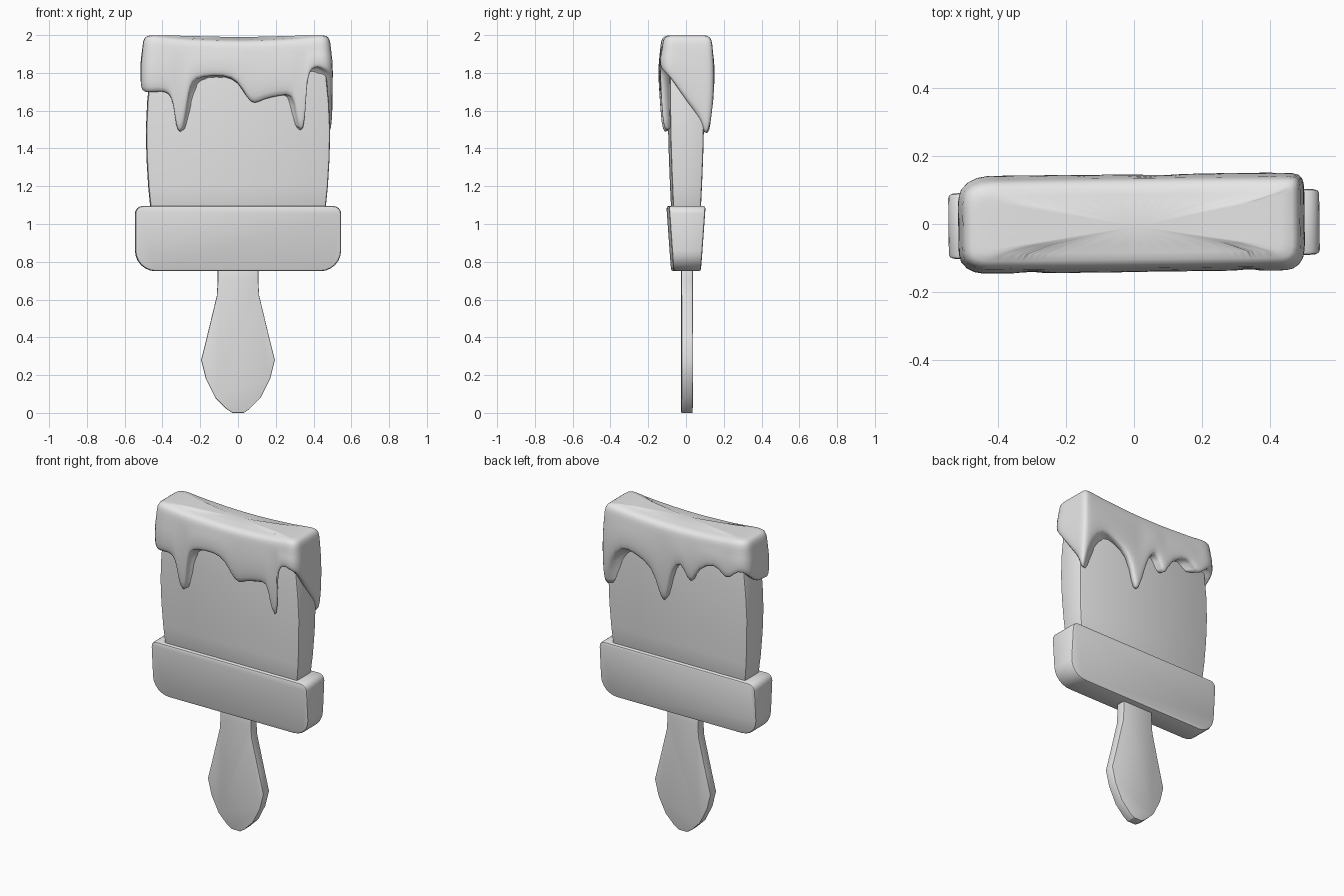
import bpy, bmesh, math
from mathutils import Matrix

cube = bpy.data.objects.get("Cube")
if cube:
    bpy.data.objects.remove(cube)

grey = bpy.data.materials.new("plain_grey")
grey.use_nodes = True
grey.diffuse_color = (0.8, 0.8, 0.8, 1)
grey.node_tree.nodes["Principled BSDF"].inputs["Base Color"].default_value = (0.8, 0.8, 0.8, 1)


def loft(name, rings, bevel=0, smooth=30, subdiv=0, twist=0.012):
    """Skin a stack of equal-length vertex rings, capped at both ends."""
    bm = bmesh.new()
    loops = [[bm.verts.new(p) for p in ring] for ring in rings]
    n = len(loops[0])
    for a, b in zip(loops, loops[1:]):
        for i in range(n):
            j = (i + 1) % n
            bm.faces.new((a[i], a[j], b[j], b[i]))
    bm.faces.new(loops[0])
    bm.faces.new(loops[-1])
    bmesh.ops.recalc_face_normals(bm, faces=bm.faces)
    if bevel:
        sharp = [e for e in bm.edges if e.calc_face_angle(0) > 0.7]
        bmesh.ops.bevel(bm, geom=sharp, offset=bevel, segments=2, profile=0.5, affect='EDGES')
    bm.transform(Matrix.Rotation(twist, 4, 'Z'))
    mesh = bpy.data.meshes.new(name)
    bm.to_mesh(mesh)
    bm.free()
    mesh.materials.append(grey)
    obj = bpy.data.objects.new(name, mesh)
    bpy.context.collection.objects.link(obj)
    bpy.ops.object.select_all(action='DESELECT')
    obj.select_set(True)
    bpy.context.view_layer.objects.active = obj
    bpy.ops.object.shade_smooth_by_angle(angle=math.radians(smooth))
    if subdiv:
        mod = obj.modifiers.new("Subdivision", 'SUBSURF')
        mod.levels = mod.render_levels = subdiv
    return obj


def mirrored(half):
    """Close a right-hand (x, z) outline with its mirror image."""
    return half + [(-x, z) for x, z in reversed(half)]


def corner(cx, cz, r, start, steps=6):
    angles = [math.radians(start + 90 * i / steps) for i in range(steps + 1)]
    return [(cx + r * math.cos(a), cz + r * math.sin(a)) for a in angles]


# Handle: flat paddle
paddle = mirrored([(0.03, 0), (0.06, 0.02), (0.12, 0.08), (0.17, 0.18), (0.195, 0.28),
                   (0.165, 0.4), (0.112, 0.62), (0.107, 0.7), (0.107, 0.8)])
loft("handle", [[(x, y, z) for x, z in paddle] for y in (-0.025, 0.035)], bevel=0.004)

# Ferrule: rounded block that thickens upward
block = mirrored(corner(0.435, 0.86, 0.11, -90) + corner(0.505, 1.055, 0.04, 0, 4))
loft("ferrule", [[(x, s * (0.073 + 0.025 * (z - 0.75) / 0.35), z) for x, z in block]
                 for s in (-1, 1)], bevel=0.012)

# Bristles: slightly bulging slab
levels = [(1.05, 0.46, 0.072), (1.2, 0.475, 0.079), (1.35, 0.484, 0.085),
          (1.5, 0.487, 0.089), (1.65, 0.48, 0.091), (1.8, 0.465, 0.09), (1.92, 0.44, 0.085)]
loft("bristles", [[(sx * w, sy * d, z) for sx, sy in ((-1, -1), (1, -1), (1, 1), (-1, 1))]
                  for z, w, d in levels], bevel=0.012)

# Paint: lower drip line as (position, height) along each side
front = [(-0.47, 1.69), (-0.42, 1.695), (-0.37, 1.69), (-0.345, 1.63), (-0.332, 1.5),
         (-0.31, 1.465), (-0.288, 1.5), (-0.27, 1.64), (-0.25, 1.75), (-0.2, 1.775),
         (-0.07, 1.785), (0, 1.75), (0.045, 1.66), (0.085, 1.62), (0.13, 1.655), (0.22, 1.67),
         (0.295, 1.69), (0.305, 1.55), (0.335, 1.46), (0.357, 1.52), (0.362, 1.74),
         (0.385, 1.82), (0.43, 1.83), (0.465, 1.81)]
right = [(-0.11, 1.79), (-0.05, 1.71), (0, 1.64), (0.05, 1.58), (0.09, 1.53), (0.12, 1.46)]
back = [(0.49, 1.47), (0.45, 1.64), (0.36, 1.755), (0.27, 1.73), (0.14, 1.67), (0.105, 1.5),
        (0.075, 1.45), (0.045, 1.52), (0.01, 1.7), (-0.06, 1.77), (-0.1, 1.65), (-0.135, 1.64),
        (-0.17, 1.75), (-0.3, 1.82), (-0.35, 1.75), (-0.4, 1.735), (-0.46, 1.82)]
left = [(0.11, 1.78), (0.05, 1.74), (0, 1.7), (-0.06, 1.7), (-0.11, 1.69)]
edge = ([(x, -0.14, z) for x, z in front] + [(0.5, y, z) for y, z in right]
        + [(x, 0.145, z) for x, z in back] + [(-0.515, y, z) for y, z in left])


def inset(x, y, z, d):
    """Pull a rim point inward, mostly near the outer walls."""
    thin = 1 - 0.12 * max(0, min(1, (1.75 - z) / 0.25))
    fx = 1 - d / 0.5 * min(1, abs(x) / 0.5) ** 4
    fy = 1 - d / 0.14 * min(1, abs(y) / 0.14) ** 2
    return (x * fx, y * fy * thin, z)


def crown(x):
    return 1.975 + 0.025 * min(1, abs(x) / 0.45) ** 2


rings = [[inset(x, y, z + 0.02, 0.06) for x, y, z in edge],
         [inset(x, y, z, 0.012) for x, y, z in edge]]
for t, d in ((0.12, 0), (0.4, -0.002), (0.7, 0), (1, 0.008)):
    rings.append([inset(x, y, z + (1.92 - z) * t, d) for x, y, z in edge])
for drop, d in ((0.025, 0.012), (0, 0.03), (0, 0.08)):
    rings.append([inset(x, y, crown(x) - drop, d) for x, y, z in edge])
loft("paint_coat", rings, smooth=180, subdiv=1)
